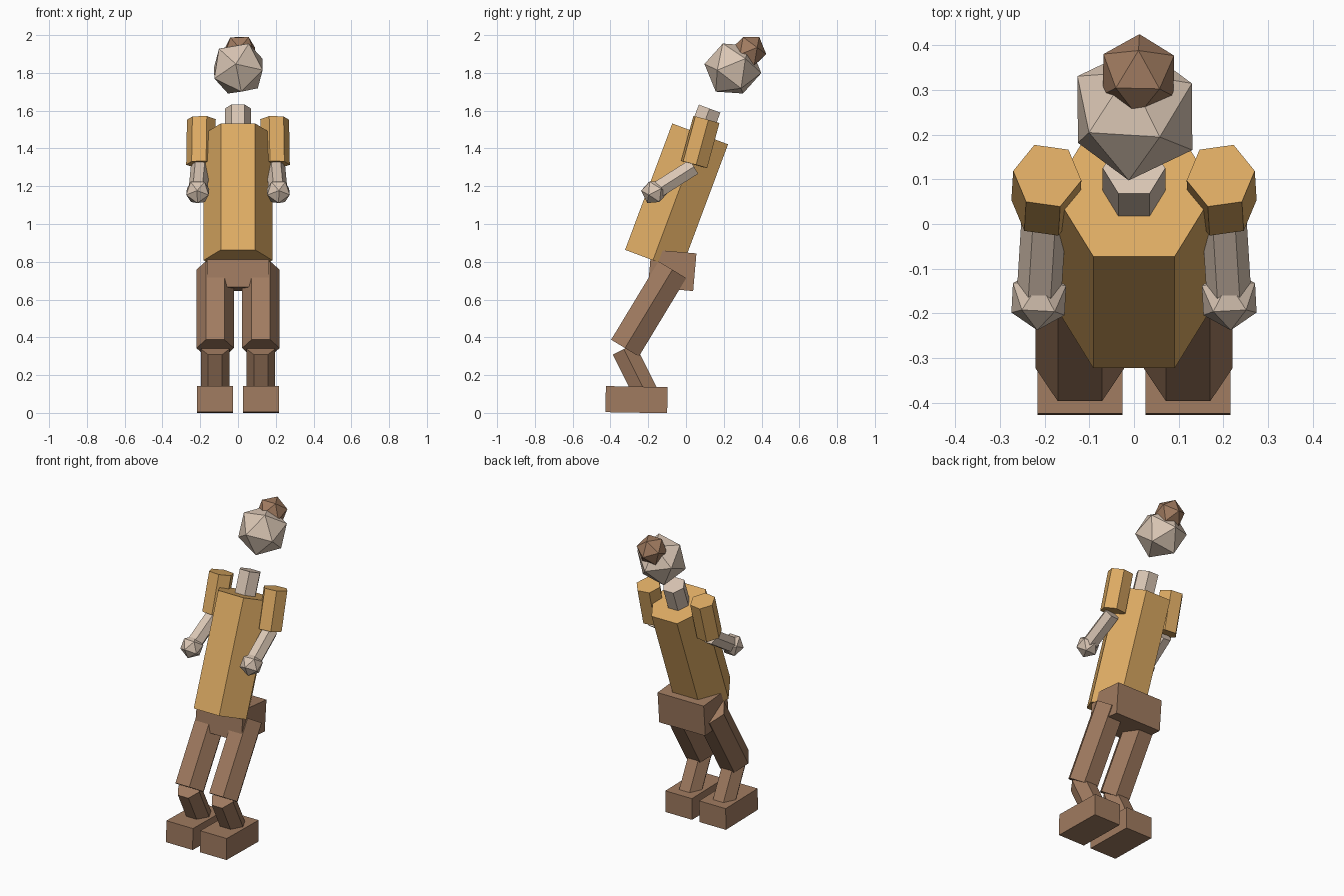
import bpy, bmesh, math
from mathutils import Vector, Matrix

cube = bpy.data.objects.get("Cube")
if cube:
    bpy.data.objects.remove(cube, do_unlink=True)


def material(name, rgb):
    mat = bpy.data.materials.new(name)
    mat.use_nodes = True
    mat.diffuse_color = (*rgb, 1)
    mat.node_tree.nodes["Principled BSDF"].inputs["Base Color"].default_value = (*rgb, 1)
    return mat


ochre = material("ochre_cloth", (0.73, 0.41, 0.127))
skin = material("pale_skin", (0.70, 0.565, 0.456))
brown = material("brown_leather", (0.352, 0.198, 0.117))


def finish(name, bm, mat):
    bmesh.ops.recalc_face_normals(bm, faces=bm.faces[:])
    mesh = bpy.data.meshes.new(name)
    bm.to_mesh(mesh)
    bm.free()
    mesh.materials.append(mat)
    obj = bpy.data.objects.new(name, mesh)
    bpy.context.collection.objects.link(obj)
    return obj


def frame(z_axis, x_hint):
    """Rotation whose z follows z_axis and whose x leans towards x_hint."""
    z = Vector(z_axis).normalized()
    x = Vector(x_hint)
    x = (x - z * x.dot(z)).normalized()
    return Matrix((x, z.cross(x), z)).transposed()


def hex_limb(name, start, end, radius, mat, roll=0):
    """Six-sided prism running between two points."""
    start, end = Vector(start), Vector(end)
    rot = frame(end - start, (1, 0, 0))
    bm = bmesh.new()
    ring = []
    for i in range(6):
        a = math.radians(60 * i + roll)
        ring.append(bm.verts.new(start + rot @ Vector((math.cos(a), math.sin(a), 0)) * radius))
    cap = bm.faces.new(ring)
    out = bmesh.ops.extrude_face_region(bm, geom=[cap], use_keep_orig=True)
    moved = [g for g in out["geom"] if isinstance(g, bmesh.types.BMVert)]
    bmesh.ops.translate(bm, verts=moved, vec=end - start)
    return finish(name, bm, mat)


def ball(name, centre, radius, mat, pole, neighbour):
    """Twenty-sided ball with one corner on pole and the next towards neighbour."""
    bm = bmesh.new()
    bmesh.ops.create_icosphere(bm, subdivisions=1, radius=radius)
    bm.transform(Matrix.Translation(centre) @ frame(pole, neighbour).to_4x4())
    return finish(name, bm, mat)


def box(name, centre, size, mat, tilt=0):
    bm = bmesh.new()
    bmesh.ops.create_cube(bm, size=1)
    bm.transform(Matrix.Translation(centre) @ Matrix.Rotation(math.radians(tilt), 4, "X")
                 @ Matrix.Diagonal((*size, 1)))
    return finish(name, bm, mat)


# Trunk
hex_limb("torso", (0, -0.175, 0.808), (0, 0.075, 1.477), 0.182, ochre)
hex_limb("neck", (0, 0.07, 1.465), (0, 0.125, 1.611), 0.07, skin)
box("pelvis", (0, -0.073, 0.755), (0.33, 0.24, 0.2), brown, -5)

# Head and hair bun
ball("head", (0.002, 0.248, 1.823), 0.153, skin, (0.055, -0.053, 0.131), (-0.018, -0.15, 0.015))
ball("hair_bun", (0.01, 0.333, 1.915), 0.093, brown, (0, 0.055, 0.075), (-0.05, -0.028, 0.072))

# Arms and legs
for side, s in (("left", 1), ("right", -1)):
    hex_limb(side + "_upper_arm", (s * 0.198, 0.043, 1.315), (s * 0.194, 0.108, 1.553),
             0.077, ochre, s * 8)
    wrist = (s * 0.213, -0.168, 1.17)
    hex_limb(side + "_forearm", (s * 0.2, 0.04, 1.302), wrist, 0.05, skin)
    ball(side + "_hand", wrist, 0.07, skin, (s * 0.05, -1, 0.1), (0, 0.1, -1))

    x = s * 0.121
    knee = (x, -0.323, 0.343)
    hex_limb(side + "_thigh", knee, (x, -0.072, 0.758), 0.099, brown)
    hex_limb(side + "_shin", (x, -0.19, 0.06), (x, -0.33, 0.338), 0.075, brown)
    box(side + "_foot", (x, -0.262, 0.07), (0.19, 0.327, 0.138), brown, -1)
